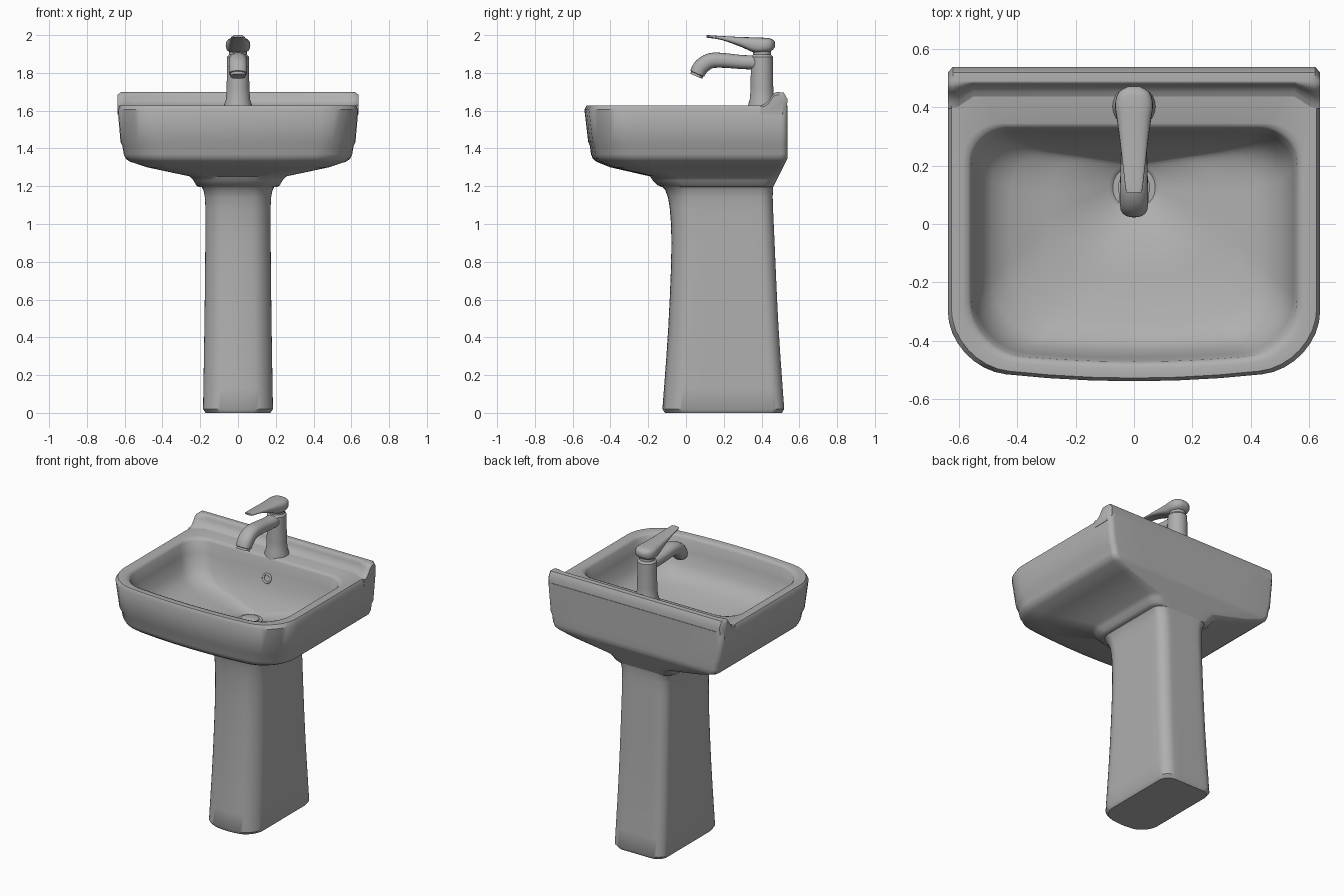
import bpy, bmesh, math
from mathutils import Vector

if "Cube" in bpy.data.objects:
    bpy.data.objects.remove(bpy.data.objects["Cube"])

ceramic = bpy.data.materials.new("grey_ceramic")
ceramic.diffuse_color = (0.43, 0.43, 0.43, 1)
ceramic.use_nodes = True
ceramic.node_tree.nodes["Principled BSDF"].inputs["Base Color"].default_value = ceramic.diffuse_color


def finish(ob, angle):
    ob.data.materials.append(ceramic)
    bpy.ops.object.select_all(action='DESELECT')
    ob.select_set(True)
    bpy.context.view_layer.objects.active = ob
    bpy.ops.object.shade_smooth_by_angle(angle=math.radians(angle))


def loft(name, rings, angle=40):
    """Skin a list of equal-length point rings and cap both ends."""
    bm = bmesh.new()
    vs = [[bm.verts.new(p) for p in r] for r in rings]
    n = len(vs[0])
    for a, b in zip(vs, vs[1:]):
        for i in range(n):
            j = (i + 1) % n
            bm.faces.new((a[i], a[j], b[j], b[i]))
    bm.faces.new(vs[0][::-1])
    bm.faces.new(vs[-1])
    bmesh.ops.recalc_face_normals(bm, faces=bm.faces)
    me = bpy.data.meshes.new(name)
    bm.to_mesh(me)
    bm.free()
    ob = bpy.data.objects.new(name, me)
    bpy.context.collection.objects.link(ob)
    finish(ob, angle)


def smooth(keys, steps=3):
    """Catmull-Rom interpolation between key tuples."""
    k = [Vector(p) for p in keys]
    out = []
    for i in range(len(k) - 1):
        p0, p1, p2, p3 = k[max(i - 1, 0)], k[i], k[i + 1], k[min(i + 2, len(k) - 1)]
        for s in range(steps):
            t = s / steps
            out.append(p1 + (p2 - p0) * (t / 2) + (p0 * 2 - p1 * 5 + p2 * 4 - p3) * (t * t / 2)
                       + (p1 * 3 - p0 - p2 * 3 + p3) * (t ** 3 / 2))
    return out + [k[-1]]


def plan_ring(z, hx, yf, yb, rf, rb, bow, n=8, k=6):
    """Rounded rectangle in plan, its front edge bowed forward."""
    centres = [(hx - rf, yf + rf, rf), (hx - rb, yb - rb, rb),
               (rb - hx, yb - rb, rb), (rf - hx, yf + rf, rf)]
    arcs = []
    for q, (cx, cy, r) in enumerate(centres):
        angs = [math.pi / 2 * (q - 1 + i / n) for i in range(n + 1)]
        arcs.append([(cx + r * math.cos(a), cy + r * math.sin(a)) for a in angs])
    pts = []
    for i in range(4):
        p, q = Vector(arcs[i][-1]), Vector(arcs[(i + 1) % 4][0])
        pts += arcs[i] + [tuple(p.lerp(q, j / k)) for j in range(1, k)]
    return [(x, y + bow * (x / hx) ** 2 * (yb - y) / (yb - yf), z) for x, y in pts]


def oval(y, z, hx, up, n=24, power=1.0):
    """Ellipse spanned by x and the vector up; power below 1 squares it off."""
    f = lambda v: math.copysign(abs(v) ** power, v)
    out = []
    for i in range(n):
        a = 2 * math.pi * i / n
        s = f(math.sin(a))
        out.append((hx * f(math.cos(a)), y + up[0] * s, z + up[1] * s))
    return out


# pedestal: z, half width, front, back
ped = [(0, .172, -.112, .508)] + smooth([
    (.02, .185, -.125, .52), (.45, .178, -.094, .49), (.9, .173, -.077, .469),
    (1.14, .175, -.095, .459), (1.21, .2, -.14, .464)])
loft("pedestal", [plan_ring(*p, 0.09, 0.07, 0.035) for p in ped])

# basin outside: z, half width, front; back and corner radii follow the width
outer = [(1.195, .205, -.125), (1.205, .222, -.15), (1.23, .235, -.175), (1.252, .255, -.19),
         (1.30, .48, -.40), (1.33, .572, -.475), (1.345, .594, -.493), (1.37, .605, -.503),
         (1.415, .612, -.509), (1.435, .622, -.518), (1.605, .637, -.538), (1.627, .625, -.527)]
rings = []
for z, hx, yf in outer:
    yb = min(.538, .461 + (z - 1.195) * .5)
    rings.append(plan_ring(z, hx, yf, yb, .09 + .25 * (hx - .2), max(.035, .07 - .08 * (hx - .2)), .05))

# bowl inside: z, half width, front, back
inner = [(1.628, .585, -.494, .345), (1.622, .567, -.479, .333), (1.61, .557, -.471, .327),
         (1.54, .545, -.458, .313), (1.46, .522, -.434, .29), (1.41, .485, -.40, .268),
         (1.375, .42, -.33, .248), (1.345, .29, -.18, .228), (1.31, .085, .045, .205),
         (1.298, .072, .056, .194)]
for z, hx, yf, yb in inner:
    rings.append(plan_ring(z, hx, yf, yb, min(.18, hx * .9), min(.13, hx * .9), .08 * max(0, hx - .1)))
loft("basin", rings)

# backsplash: curved profile swept across x, its foot stepping forward at both ends
prof = [(.53, 1.58), (.538, 1.66), (.518, 1.696)] + smooth(
    [(.49, 1.698), (.465, 1.692), (.435, 1.65), (.395, 1.626)], 2) + [(.395, 1.58)]
half = [(.637, 0, .02), (.62, 0, 0), (.6, .005, 0), (.55, .038, 0)]
stations = [(-x, a, b) for x, a, b in half] + half[::-1]
loft("backsplash", [[(x, y + fwd * min(1, max(0, (.49 - y) / .06)) - (drop if y > .5 else 0),
                      z - (drop * .7 if z > 1.63 else 0)) for y, z in prof]
                    for x, fwd, drop in stations])

# drain plug and overflow ring
loft("drain_plug", [oval(.125, z, r, (r, 0)) for z, r in [(1.295, .055), (1.306, .055), (1.313, .04)]])
bpy.ops.mesh.primitive_torus_add(major_radius=.026, minor_radius=.007, major_segments=24,
                                 minor_segments=8, location=(0, .3, 1.5),
                                 rotation=(math.radians(76), 0, 0))
bpy.context.object.name = "overflow_ring"
finish(bpy.context.object, 60)

# faucet body with a flared foot and a neck below the handle
loft("faucet_body", [oval(.402, z, r, (r, 0), 32) for z, r in [
    (1.61, .074), (1.632, .073), (1.66, .064), (1.72, .06), (1.885, .058),
    (1.897, .047), (1.925, .047)]])

# spout: y, z, half height along a drooping path
path = smooth([(.40, 1.855, .038), (.30, 1.857, .037), (.20, 1.866, .039), (.13, 1.864, .041),
               (.08, 1.832, .042), (.06, 1.796, .04)])
path += [Vector((.059, 1.794, .034)), Vector((.054, 1.782, .034))]
rings = []
for i, (y, z, hh) in enumerate(path):
    t = (path[min(i + 1, len(path) - 1)] - path[max(i - 1, 0)]).to_2d().normalized()
    rings.append(oval(y, z, hh + .007, (t.y * hh, -t.x * hh), 24, .85))
loft("spout", rings)

# lever handle: y, bottom z, top z, half width
lever = smooth([(.47, 1.935, 1.965, .022), (.45, 1.915, 1.981, .053), (.41, 1.906, 1.986, .065),
                (.36, 1.908, 1.988, .059), (.29, 1.938, 1.99, .049), (.19, 1.974, 1.995, .037),
                (.115, 1.986, 2.0, .028), (.108, 1.989, 1.998, .022)])
loft("lever_handle", [oval(y, (b + t) / 2, w, (0, (t - b) / 2), 24, .7) for y, b, t, w in lever], 50)
